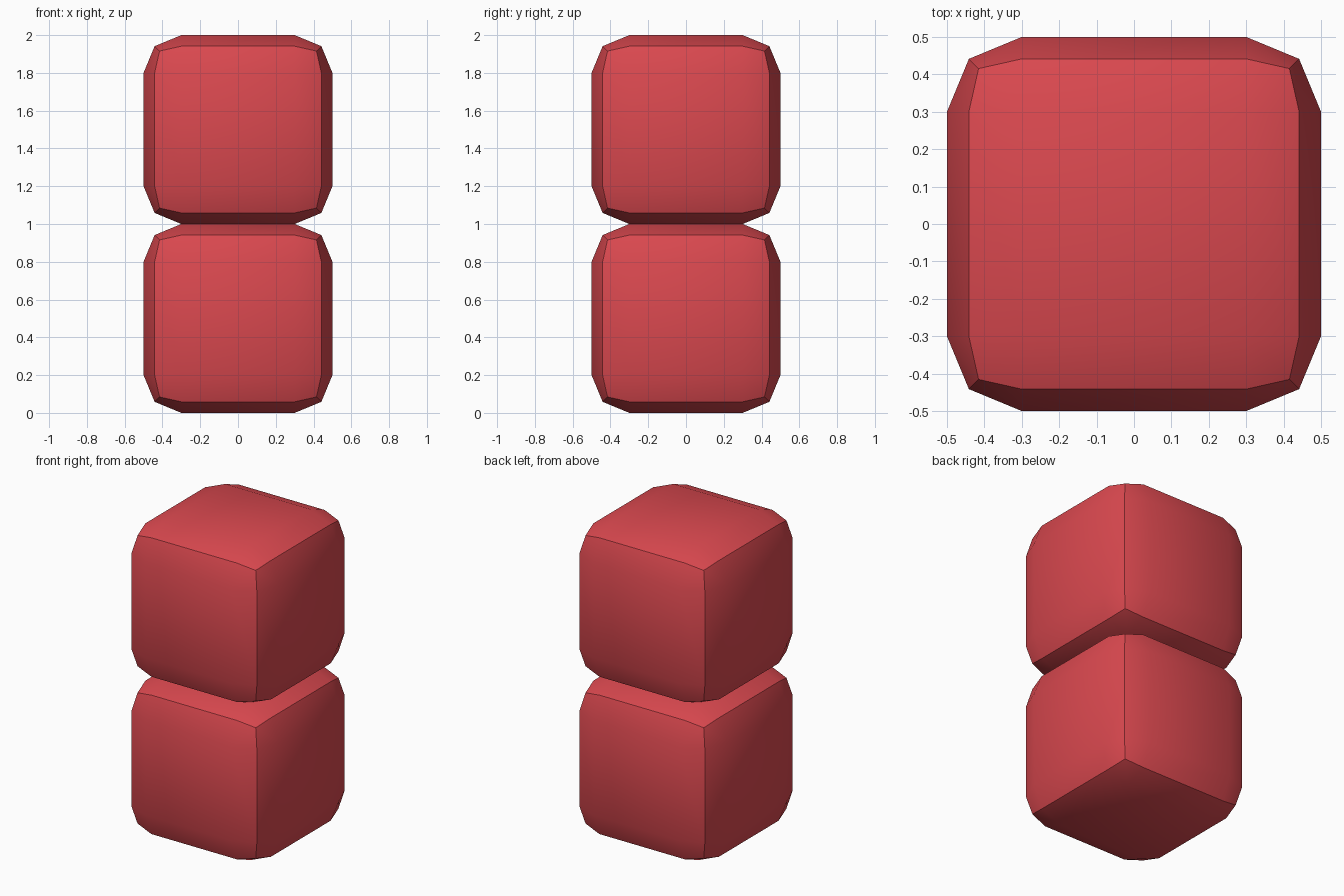
import bpy

if "Cube" in bpy.data.objects:
    bpy.data.objects.remove(bpy.data.objects["Cube"])

red = bpy.data.materials.new("soft red")
red.diffuse_color = (0.70, 0.065, 0.078, 1)
red.use_nodes = True
red.node_tree.nodes["Principled BSDF"].inputs["Base Color"].default_value = red.diffuse_color


def rounded_block(name, z):
    """Unit cube with a two-step rounded edge."""
    bpy.ops.mesh.primitive_cube_add(size=1, location=(0, 0, z))
    block = bpy.context.object
    block.name = name
    block.data.materials.append(red)
    bevel = block.modifiers.new("rounding", 'BEVEL')
    bevel.width = 0.2
    bevel.segments = 2
    bevel.limit_method = 'NONE'
    bpy.ops.object.modifier_apply(modifier=bevel.name)
    # the 45 degree mid-bevel creases stay sharp
    bpy.ops.object.shade_smooth_by_angle(angle=0.7)
    return block


# Two identical blocks stacked
rounded_block("lower_block", 0.5)
rounded_block("upper_block", 1.5)
